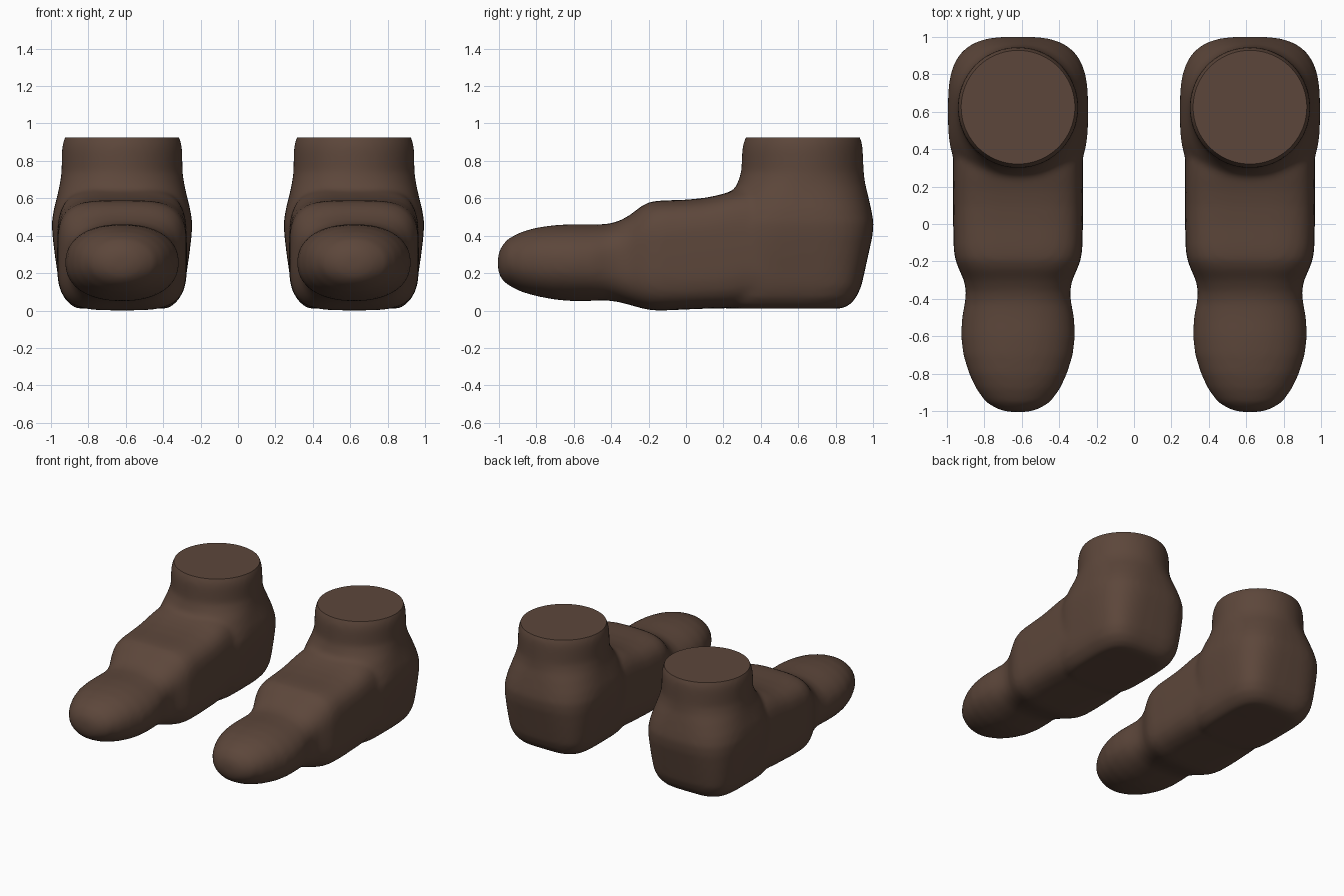
import bpy, bmesh, math

if "Cube" in bpy.data.objects:
    bpy.data.objects.remove(bpy.data.objects["Cube"])

SEGMENTS = 48
FOOT_X = 0.62

leather = bpy.data.materials.new("dark brown")
leather.diffuse_color = (0.108, 0.062, 0.043, 1)
leather.use_nodes = True
leather.node_tree.nodes["Principled BSDF"].inputs["Base Color"].default_value = leather.diffuse_color


def ring(a, b, power):
    """Points of a superellipse with half sizes a and b."""
    pts = []
    for i in range(SEGMENTS):
        t = 2 * math.pi * i / SEGMENTS
        c, s = math.cos(t), math.sin(t)
        pts.append((a * math.copysign(abs(c) ** (2 / power), c),
                    b * math.copysign(abs(s) ** (2 / power), s)))
    return pts


def loft(bm, sections, along_z):
    """Skin rings: (position, half width, low, high, power)."""
    rows = []
    for pos, half, low, high, power in sections:
        mid = (low + high) / 2
        row = []
        for u, v in ring(half, (high - low) / 2, power):
            co = (u, mid + v, pos) if along_z else (u, pos, mid + v)
            row.append(bm.verts.new(co))
        rows.append(row)
    faces = [bm.faces.new(rows[0]), bm.faces.new(rows[-1])]
    for a, b in zip(rows, rows[1:]):
        for i in range(SEGMENTS):
            j = (i + 1) % SEGMENTS
            faces.append(bm.faces.new((a[i], a[j], b[j], b[i])))
    bmesh.ops.recalc_face_normals(bm, faces=faces)


# Toe and instep, lofted from front to back
foot = [
    (-1.005, 0.06, 0.21, 0.30, 2), (-0.985, 0.12, 0.165, 0.345, 2),
    (-0.95, 0.175, 0.135, 0.385, 2), (-0.88, 0.225, 0.10, 0.42, 2.1),
    (-0.80, 0.262, 0.077, 0.443, 2.2), (-0.70, 0.293, 0.058, 0.457, 2.2),
    (-0.60, 0.305, 0.05, 0.462, 2.2), (-0.50, 0.300, 0.052, 0.46, 2.3),
    (-0.42, 0.284, 0.054, 0.462, 2.5), (-0.36, 0.278, 0.046, 0.477, 2.8),
    (-0.30, 0.29, 0.030, 0.51, 3.1), (-0.24, 0.317, 0.013, 0.557, 3.4),
    (-0.19, 0.336, 0.002, 0.582, 3.6), (-0.13, 0.344, 0.0, 0.588, 3.8),
    (0.0, 0.347, 0.006, 0.592, 4), (0.10, 0.347, 0.01, 0.602, 4),
    (0.18, 0.347, 0.012, 0.618, 4), (0.25, 0.347, 0.012, 0.64, 3.8),
    (0.32, 0.347, 0.012, 0.66, 3.5), (0.62, 0.345, 0.012, 0.60, 4),
]
# Heel and ankle, lofted upwards
heel = [
    (0.010, 0.24, 0.25, 0.83, 4), (0.03, 0.275, 0.2, 0.875, 4),
    (0.07, 0.312, 0.2, 0.91, 4), (0.13, 0.334, 0.2, 0.937, 4),
    (0.20, 0.346, 0.2, 0.953, 3.8), (0.30, 0.360, 0.2, 0.975, 3.5),
    (0.40, 0.372, 0.2, 0.997, 3.2), (0.47, 0.376, 0.2, 1.003, 3),
    (0.54, 0.365, 0.22, 0.99, 2.8), (0.62, 0.345, 0.245, 0.972, 2.5),
    (0.68, 0.332, 0.275, 0.957, 2.2), (0.74, 0.324, 0.295, 0.95, 2),
    (0.86, 0.322, 0.30, 0.945, 2), (0.90, 0.316, 0.308, 0.94, 2),
    (0.96, 0.29, 0.335, 0.915, 2),
]
bm = bmesh.new()
loft(bm, foot, False)
loft(bm, heel, True)
source = bpy.data.meshes.new("shoe_source")
bm.to_mesh(source)
bm.free()

# Fuse the two lofts into one soft skin
helper = bpy.data.objects.new("shoe_source", source)
bpy.context.collection.objects.link(helper)
remesh = helper.modifiers.new("fuse", 'REMESH')
remesh.mode = 'VOXEL'
remesh.voxel_size = 0.018
soften = helper.modifiers.new("soften", 'SMOOTH')
soften.factor = 0.5
soften.iterations = 8
deps = bpy.context.evaluated_depsgraph_get()
mesh = bpy.data.meshes.new_from_object(helper.evaluated_get(deps))
bpy.data.objects.remove(helper)

# Flat ankle top
bm = bmesh.new()
bm.from_mesh(mesh)
cut = bmesh.ops.bisect_plane(bm, geom=bm.verts[:] + bm.edges[:] + bm.faces[:],
                             plane_co=(0, 0, 0.925), plane_no=(0, 0, 1),
                             clear_outer=True)
rim = [e for e in cut["geom_cut"] if isinstance(e, bmesh.types.BMEdge)]
bmesh.ops.holes_fill(bm, edges=rim, sides=0)
bm.normal_update()
bm.to_mesh(mesh)
bm.free()
mesh.materials.clear()
mesh.materials.append(leather)

# Left and right shoes
for name, side in (("left_shoe", -1), ("right_shoe", 1)):
    shoe = bpy.data.objects.new(name, mesh.copy())
    shoe.location.x = side * FOOT_X
    bpy.context.collection.objects.link(shoe)
    bpy.ops.object.select_all(action='DESELECT')
    shoe.select_set(True)
    bpy.context.view_layer.objects.active = shoe
    bpy.ops.object.shade_smooth_by_angle(angle=math.radians(40))
